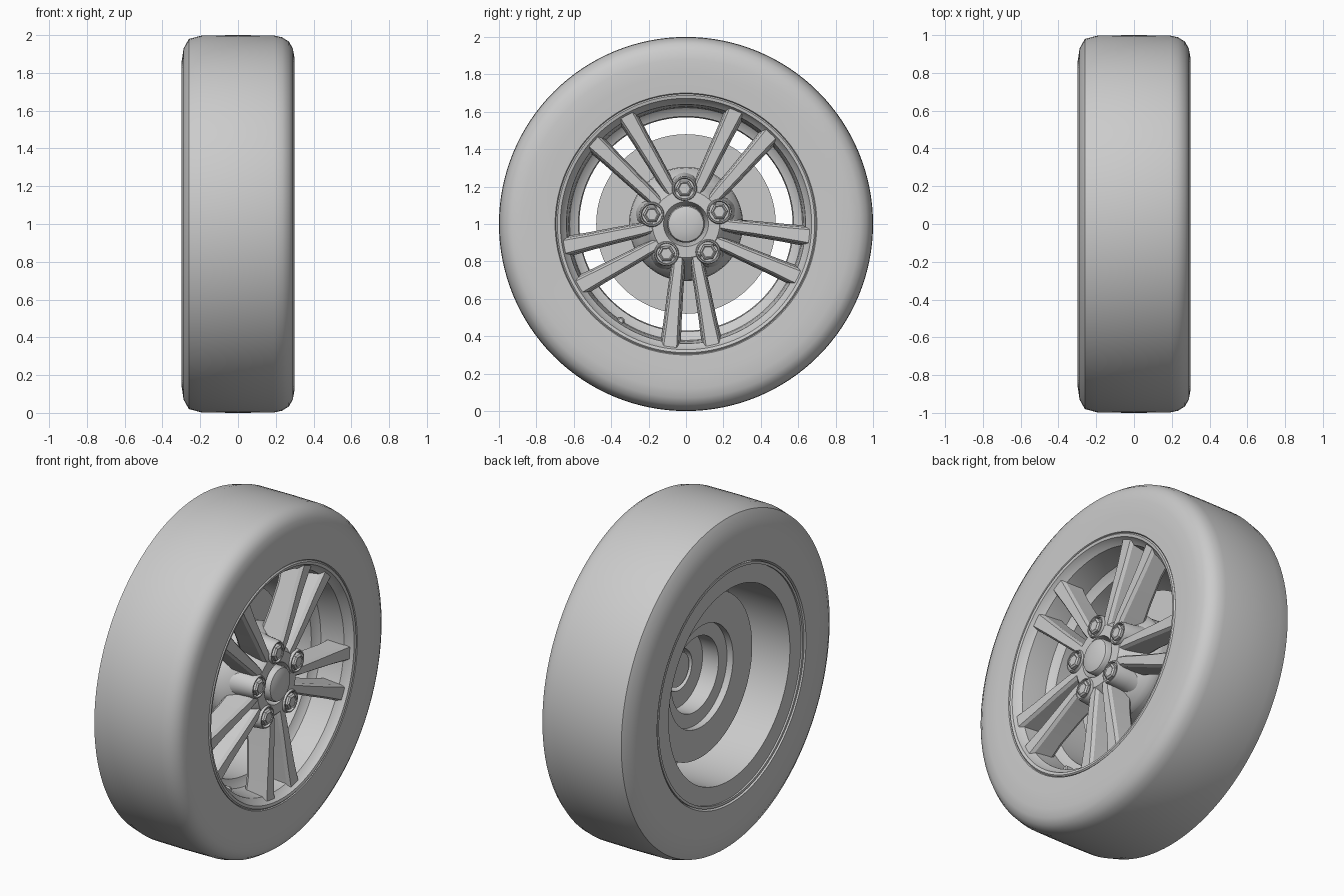
import bpy, bmesh
from math import cos, sin, pi, radians

CZ = 1.0                    # wheel centre height; axle runs along x
TWIST = radians(2.5)        # slight rotation of the spoke pattern


def finish(name, bm, angle=35):
    bmesh.ops.recalc_face_normals(bm, faces=bm.faces)
    me = bpy.data.meshes.new(name)
    bm.to_mesh(me)
    bm.free()
    ob = bpy.data.objects.new(name, me)
    bpy.context.collection.objects.link(ob)
    bpy.ops.object.select_all(action='DESELECT')
    ob.select_set(True)
    bpy.context.view_layer.objects.active = ob
    bpy.ops.object.shade_smooth_by_angle(angle=radians(angle))
    return ob


def bridge(bm, rings, closed=False):
    n = len(rings[0])
    pairs = list(zip(rings, rings[1:])) + ([(rings[-1], rings[0])] if closed else [])
    for a, b in pairs:
        for i in range(n):
            j = (i + 1) % n
            bm.faces.new((a[i], a[j], b[j], b[i]))


def lathe(name, profile, seg=96, cy=0.0, cz=CZ, closed=True, phase=0.0, angle=35):
    """Revolve (x, radius) points about an axis parallel to x."""
    bm = bmesh.new()
    rings = [[bm.verts.new((x, cy + r * cos(phase + 2 * pi * i / seg),
                            cz + r * sin(phase + 2 * pi * i / seg)))
              for i in range(seg)] for x, r in profile]
    bridge(bm, rings, closed)
    if not closed:
        bm.faces.new(rings[0])
        bm.faces.new(rings[-1])
    return finish(name, bm, angle)


def polar(r, a):
    return r * cos(a), CZ + r * sin(a)


# Tyre
lathe("tyre", [(-0.28, 0.69), (-0.3, 0.70), (-0.3, 0.85), (-0.288, 0.93), (-0.26, 0.98),
               (-0.19, 0.998), (0, 1.0), (0.19, 0.998), (0.235, 0.988), (0.27, 0.965),
               (0.29, 0.93), (0.299, 0.88), (0.3, 0.80), (0.296, 0.70), (0.28, 0.69)], 128)

# Rim barrel with front lip and flat back flange
lathe("rim", [(-0.285, 0.675), (-0.295, 0.675), (-0.295, 0.69), (-0.27, 0.69), (-0.2, 0.66),
              (0.2, 0.66), (0.27, 0.695), (0.292, 0.695), (0.298, 0.688), (0.294, 0.672),
              (0.27, 0.66), (0.25, 0.64), (0.17, 0.627), (0.11, 0.622), (0.09, 0.60),
              (0.08, 0.575), (-0.285, 0.57)], 128)

# Brake disc with its hat
lathe("brake_disc", [(-0.10, 0.30), (-0.10, 0.48), (-0.04, 0.48), (-0.04, 0.305),
                     (0.06, 0.30), (0.075, 0.285), (0.075, 0.12), (0.045, 0.12),
                     (0.045, 0.22), (-0.06, 0.22), (-0.06, 0.30)])

# Hub: cone flaring toward the back
lathe("hub", [(0.06, 0.12), (0.06, 0.305), (0.10, 0.30), (0.15, 0.255), (0.20, 0.218),
              (0.235, 0.20), (0.255, 0.18), (0.258, 0.12), (0.20, 0.10)])

# Domed centre cap
lathe("centre_cap", [(0.05, 0.1), (0.268, 0.1), (0.278, 0.094), (0.285, 0.075),
                     (0.291, 0.045), (0.293, 0.015)], 48, closed=False)


def spoke(name, a, side):
    # r, centre offset, front half width, back half width, front x, back x
    stations = [(0.15, 0.045, 0.018, 0.035, 0.250, 0.10), (0.24, 0.055, 0.021, 0.039, 0.258, 0.10),
                (0.36, 0.073, 0.024, 0.043, 0.262, 0.12), (0.52, 0.095, 0.029, 0.049, 0.266, 0.135),
                (0.67, 0.116, 0.036, 0.058, 0.275, 0.13)]
    bm = bmesh.new()
    rings = []
    for r, off, wf, wb, xf, xb in stations:
        section = [(-wf, xf), (wf, xf), (wf + 0.011, xf - 0.018), (wb, xb + 0.02),
                   (wb - 0.015, xb), (-wb + 0.015, xb), (-wb, xb + 0.02), (-wf - 0.011, xf - 0.018)]
        ring = []
        for w, x in section:
            t = side * off + w
            ring.append(bm.verts.new((x, r * cos(a) - t * sin(a), CZ + r * sin(a) + t * cos(a))))
        rings.append(ring)
    bridge(bm, rings)
    bm.faces.new(rings[0])
    bm.faces.new(rings[-1])
    finish(name, bm, 25)


for k in range(5):
    # Double spokes
    pair = -pi / 2 + TWIST + k * 2 * pi / 5
    for side in (-1, 1):
        spoke(f"spoke_{k}_{'a' if side < 0 else 'b'}", pair, side)
    # Wheel nut seats and hexagonal nuts between the pairs
    ang = pair + pi / 5
    y, z = polar(0.19, ang)
    lathe(f"nut_seat_{k}", [(0.08, 0.04), (0.08, 0.095), (0.18, 0.074), (0.255, 0.067), (0.268, 0.062),
                            (0.268, 0.056), (0.245, 0.052), (0.245, 0.02)], 32, y, z)
    lathe(f"wheel_nut_{k}", [(0.2, 0.046), (0.272, 0.046), (0.28, 0.036), (0.276, 0.030)],
          6, y, z, closed=False, phase=TWIST, angle=20)

# Tyre valve
vy, vz = polar(0.625, radians(-124))
lathe("valve", [(0.06, 0.022), (0.12, 0.022), (0.125, 0.013), (0.15, 0.013), (0.15, 0.018),
                (0.19, 0.018), (0.195, 0.012)], 16, vy, vz, closed=False)
